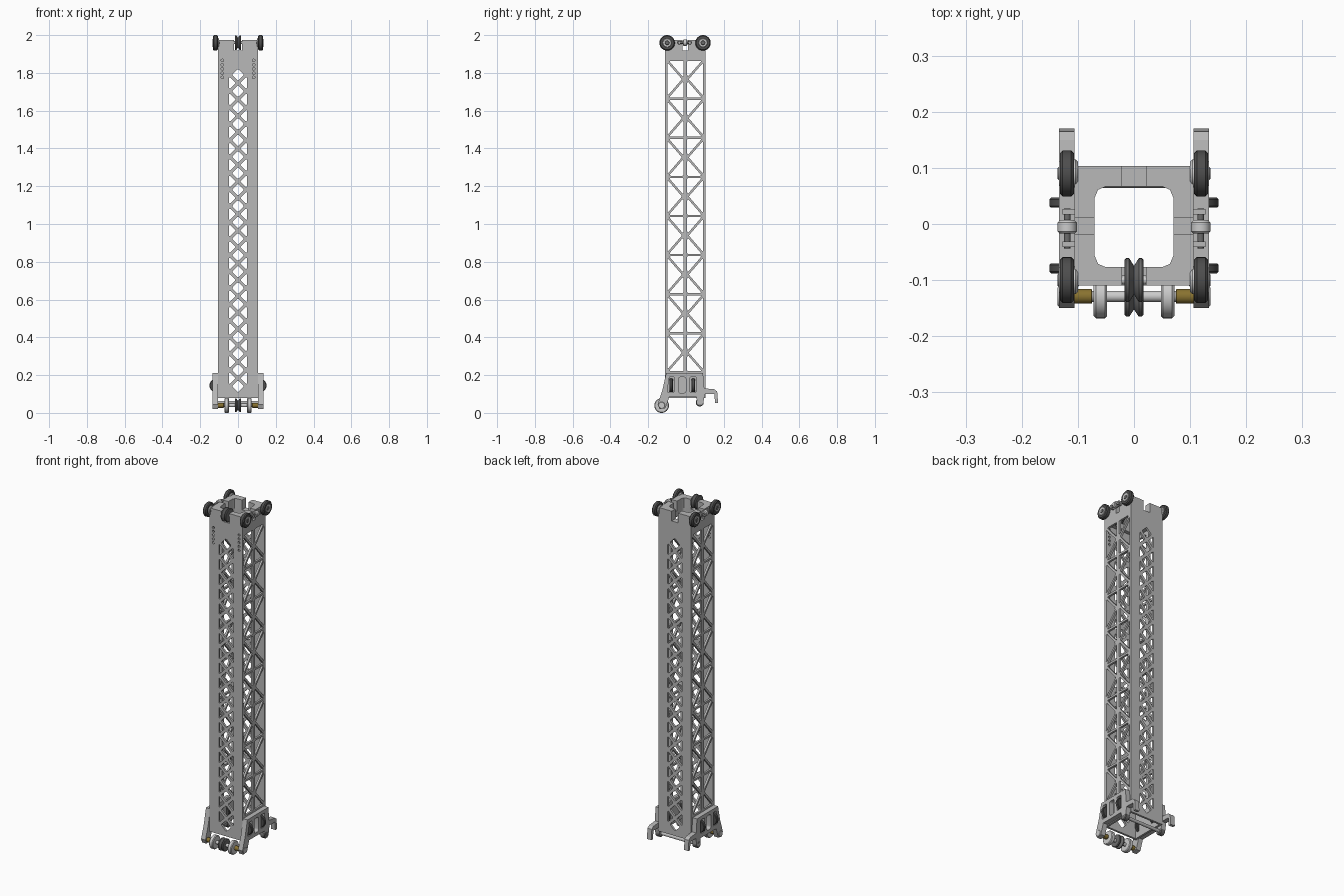
import bpy, bmesh, math
from mathutils import Matrix, Vector

if "Cube" in bpy.data.objects:
    bpy.data.objects.remove(bpy.data.objects["Cube"], do_unlink=True)


def material(name, r, g, b):
    m = bpy.data.materials.new(name)
    m.use_nodes = True
    m.diffuse_color = (r, g, b, 1)
    m.node_tree.nodes["Principled BSDF"].inputs["Base Color"].default_value = (r, g, b, 1)
    return m


BODY = material("body grey", 0.48, 0.48, 0.48)
LIGHT = material("light grey", 0.6, 0.6, 0.6)
DARK = material("dark rubber", 0.075, 0.075, 0.075)
SHEAVE = material("sheave grey", 0.15, 0.15, 0.15)
BRASS = material("brass", 0.25, 0.17, 0.03)

# Local frames: the last column is the plate normal or the turning axis
FRAMES = {
    "x": Matrix(((0, 0, 1), (1, 0, 0), (0, 1, 0))),
    "y": Matrix(((1, 0, 0), (0, 0, -1), (0, 1, 0))),
    "z": Matrix.Identity(3),
}


def finish(name, mesh, mat):
    mesh.materials.clear()
    mesh.materials.append(mat)
    mesh.shade_smooth()
    mesh.set_sharp_from_angle(angle=math.radians(30))
    ob = bpy.data.objects.new(name, mesh)
    bpy.context.collection.objects.link(ob)
    return ob


def rounded(points, radius, steps=4):
    """Polygon with every corner replaced by an arc-like curve."""
    out, n = [], len(points)
    for i in range(n):
        p = Vector(points[i])
        a = (Vector(points[i - 1]) - p).normalized()
        b = (Vector(points[(i + 1) % n]) - p).normalized()
        d = radius / math.tan(a.angle(b) / 2)
        for k in range(steps + 1):
            t = k / steps
            out.append(p + a * d * (1 - t) ** 2 + b * d * t ** 2)
    return out


def circle(cx, cy, r, n=12):
    return [(cx + r * math.cos(math.tau * i / n), cy + r * math.sin(math.tau * i / n)) for i in range(n)]


def box_outline(x0, x1, y0, y1):
    return [(x0, y0), (x1, y0), (x1, y1), (x0, y1)]


def plate(name, outline, holes, axis, lo, hi, mat):
    """Flat outline with holes, extruded from lo to hi along an axis."""
    cu = bpy.data.curves.new(name, "CURVE")
    cu.dimensions = "2D"
    cu.fill_mode = "BOTH"
    cu.extrude = (hi - lo) / 2
    for loop in [outline] + holes:
        sp = cu.splines.new("POLY")
        sp.points.add(len(loop) - 1)
        for pt, co in zip(sp.points, loop):
            pt.co = (co[0], co[1], 0, 1)
        sp.use_cyclic_u = True
    tmp = bpy.data.objects.new(name, cu)
    mesh = bpy.data.meshes.new_from_object(tmp)
    bpy.data.objects.remove(tmp)
    bpy.data.curves.remove(cu)
    mesh.transform(Matrix.Translation((0, 0, (lo + hi) / 2)))
    mesh.transform(FRAMES[axis].to_4x4())
    bm = bmesh.new()
    bm.from_mesh(mesh)
    bmesh.ops.remove_doubles(bm, verts=bm.verts, dist=1e-5)
    bmesh.ops.recalc_face_normals(bm, faces=bm.faces)
    bm.to_mesh(mesh)
    bm.free()
    return finish(name, mesh, mat)


def turned(name, profile, axis, centre, mat, n=32):
    """Solid of revolution from (offset, radius) pairs."""
    bm = bmesh.new()
    rings = [[bm.verts.new((x, y, off)) for x, y in circle(0, 0, r, n)] for off, r in profile]
    bm.faces.new(rings[0][::-1])
    bm.faces.new(rings[-1])
    for a, b in zip(rings, rings[1:]):
        for i in range(n):
            j = (i + 1) % n
            bm.faces.new((a[i], a[j], b[j], b[i]))
    bmesh.ops.recalc_face_normals(bm, faces=bm.faces)
    mesh = bpy.data.meshes.new(name)
    bm.to_mesh(mesh)
    bm.free()
    mesh.transform(Matrix.Translation(centre) @ FRAMES[axis].to_4x4())
    return finish(name, mesh, mat)


def roller(name, half, r, axis, centre, mat, bevel=0.004):
    b = min(bevel, half / 2)
    turned(name, [(-half, r - b), (b - half, r), (half - b, r), (half, r - b)], axis, centre, mat)


def sheave(name, centre, r):
    w = 0.017
    turned(name, [(-w, r - 0.003), (-w + 0.003, r), (-w / 2, r), (0, r * 0.65),
                  (w / 2, r), (w - 0.003, r), (w, r - 0.003)], "x", centre, SHEAVE)


# Column dimensions
X, Y0, Y1 = 0.106, -0.11, 0.103
BOTTOM, TOP, NOTCH = 0.08, 1.975, 1.918
YC = (Y0 + Y1) / 2
WALL = 0.012


def notched(lo, hi, mid, half):
    return [(lo, BOTTOM), (hi, BOTTOM), (hi, TOP), (mid + half, TOP), (mid + half, NOTCH),
            (mid - half, NOTCH), (mid - half, TOP), (lo, TOP)]


# Front and back walls: a narrow strip of crossed bars
first, last, count, w = 0.14, 1.79, 20, 0.047
pitch = (last - first) / (count - 1)
lattice = []
for i in range(count):
    z = first + i * pitch
    d = 0.032
    lattice.append(rounded([(0, z - d), (d, z), (0, z + d), (-d, z)], 0.007))
    if i < count - 1:
        z += pitch / 2
        for s in (-1, 1):
            lattice.append(rounded([(s * w, z - 0.035), (s * w, z + 0.035), (s * 0.012, z)], 0.005))
pin_holes = [circle(s * 0.083, 1.776 + 0.0225 * i, 0.007) for s in (-1, 1) for i in range(5)]
edge = X - 0.0005
plate("front_wall", notched(-edge, edge, 0, 0.021), lattice + pin_holes, "y", -Y0 - WALL, -Y0, BODY)
plate("back_wall", notched(-edge, edge, 0, 0.021), lattice, "y", -Y1, -Y1 + WALL, BODY)

# Side walls: eight crossed bays split by a centre bar
bays, z_low, z_high = 8, 0.215, 1.87
bay = (z_high - z_low) / bays
truss = []
H, W, m, k = bay / 2 - 0.006, 0.085, 0.009, 0.008
for i in range(bays):
    z = z_low + (i + 0.5) * bay
    for s in (-1, 1):
        outer = YC + s * (0.010 + W)
        y = lambda u: outer - s * u
        truss.append(rounded([(y(0), z - H + m), (y(0), z + H - m), (y(W - k), z)], 0.005))
        for v in (-1, 1):
            truss.append(rounded([(y(k), z + v * H), (y(W), z + v * H), (y(W), z + v * m)], 0.005))
for side, s in (("left", 1), ("right", -1)):
    lo, hi = sorted((s * X, s * (X - WALL)))
    plate(side + "_wall", notched(Y0, Y1, YC, 0.014), truss, "x", lo, hi, BODY)

# Thick collar inside the top, with four raised corners around the notches
xi, yi0, yi1 = 0.070, -0.077, 0.067
inner = rounded(box_outline(-xi, xi, yi0, yi1), 0.02, 6)
plate("top_collar", box_outline(-edge, edge, Y0 + 0.001, Y1 - 0.001), [inner], "z", 1.885, NOTCH, BODY)
for sx in (-1, 1):
    for sy, yi, yo in ((-1, yi0, Y0 + 0.001), (1, yi1, Y1 - 0.001)):
        notch_y = YC + sy * 0.014
        pts = [(0.021, yi), (0.021, yo), (edge, yo), (edge, notch_y), (xi, notch_y),
               (xi, yi - sy * 0.02), (xi - 0.006, yi - sy * 0.006), (xi - 0.02, yi)]
        plate("collar_corner", [(sx * a, b) for a, b in pts], [], "z", NOTCH - 0.001, TOP, BODY)

# Top sheave
sheave("top_sheave", (0, -0.1, 1.96), 0.039)
roller("top_sheave_pin", 0.03, 0.008, "x", (0, -0.1, 1.96), LIGHT)

# Lower bracket side profile (y, z), with hooked rear arm and front foot
bracket = [(-0.105, 0.21), (0.09, 0.21), (0.097, 0.13), (0.15, 0.125), (0.165, 0.113), (0.17, 0.052),
           (0.154, 0.052), (0.15, 0.1), (0.1, 0.1), (0.09, 0.045), (0.06, 0.045), (0.055, 0.085),
           (-0.088, 0.085), (-0.108, 0.025), (-0.14, 0.02), (-0.15, 0.045), (-0.125, 0.12)]
windows = [rounded([(-0.1, 0.11), (-0.062, 0.11), (-0.062, 0.19), (-0.088, 0.19)], 0.006),
           rounded(box_outline(0.021, 0.055, 0.11, 0.19), 0.006),
           rounded(box_outline(-0.04, 0, 0.105, 0.19), 0.014)]

for side, s in (("left_", 1), ("right_", -1)):
    # Top guide wheels
    for end, wy in (("front_", -0.1), ("back_", 0.09)):
        c = lambda x: (s * x, wy, 1.959)
        roller(side + end + "tyre", 0.0125, 0.041, "x", c(0.1195), DARK, 0.005)
        roller(side + end + "hub", 0.017, 0.025, "x", c(0.117), LIGHT)
        roller(side + end + "hub_cap", 0.019, 0.012, "x", c(0.117), SHEAVE, 0.002)
    # Top side roller on its short shaft
    roller(side + "side_roller", 0.012, 0.017, "y", (s * 0.119, -0.005, 1.96), LIGHT)
    roller(side + "side_shaft", 0.036, 0.006, "y", (s * 0.119, -0.008, 1.96), SHEAVE, 0.001)
    for ly in (-0.036, 0.022):
        lo, hi = sorted((s * 0.1, s * 0.127))
        plate(side + "shaft_lug", box_outline(lo, hi, ly - 0.005, ly + 0.005), [], "z", 1.948, 1.97, BODY)

    # Lower bracket and its guide rollers
    lo, hi = sorted((s * X, s * 0.134))
    plate(side + "bracket", bracket, windows, "x", lo, hi, BODY)
    for ry in (-0.079, 0.038):
        roller(side + "guide_roller", 0.009, 0.037, "y", (s * 0.114, ry, 0.145), DARK, 0.003)
    # Front axle parts
    roller(side + "brass_bush", 0.016, 0.013, "x", (s * 0.091, -0.129, 0.04), BRASS, 0.001)
    roller(side + "front_roller", 0.012, 0.039, "x", (s * 0.06, -0.129, 0.039), LIGHT)
    roller(side + "axle_cap", 0.004, 0.018, "x", (s * 0.132, -0.129, 0.04), LIGHT, 0.002)
    # Rear shaft end
    roller(side + "rear_roller", 0.014, 0.021, "x", (s * 0.12, 0.073, 0.055), SHEAVE, 0.003)

# Cross shafts and lower sheave
roller("front_axle", 0.13, 0.010, "x", (0, -0.129, 0.04), LIGHT, 0.001)
sheave("lower_sheave", (0, -0.129, 0.04), 0.036)
roller("rear_shaft", 0.13, 0.009, "x", (0, 0.073, 0.055), BODY, 0.001)
